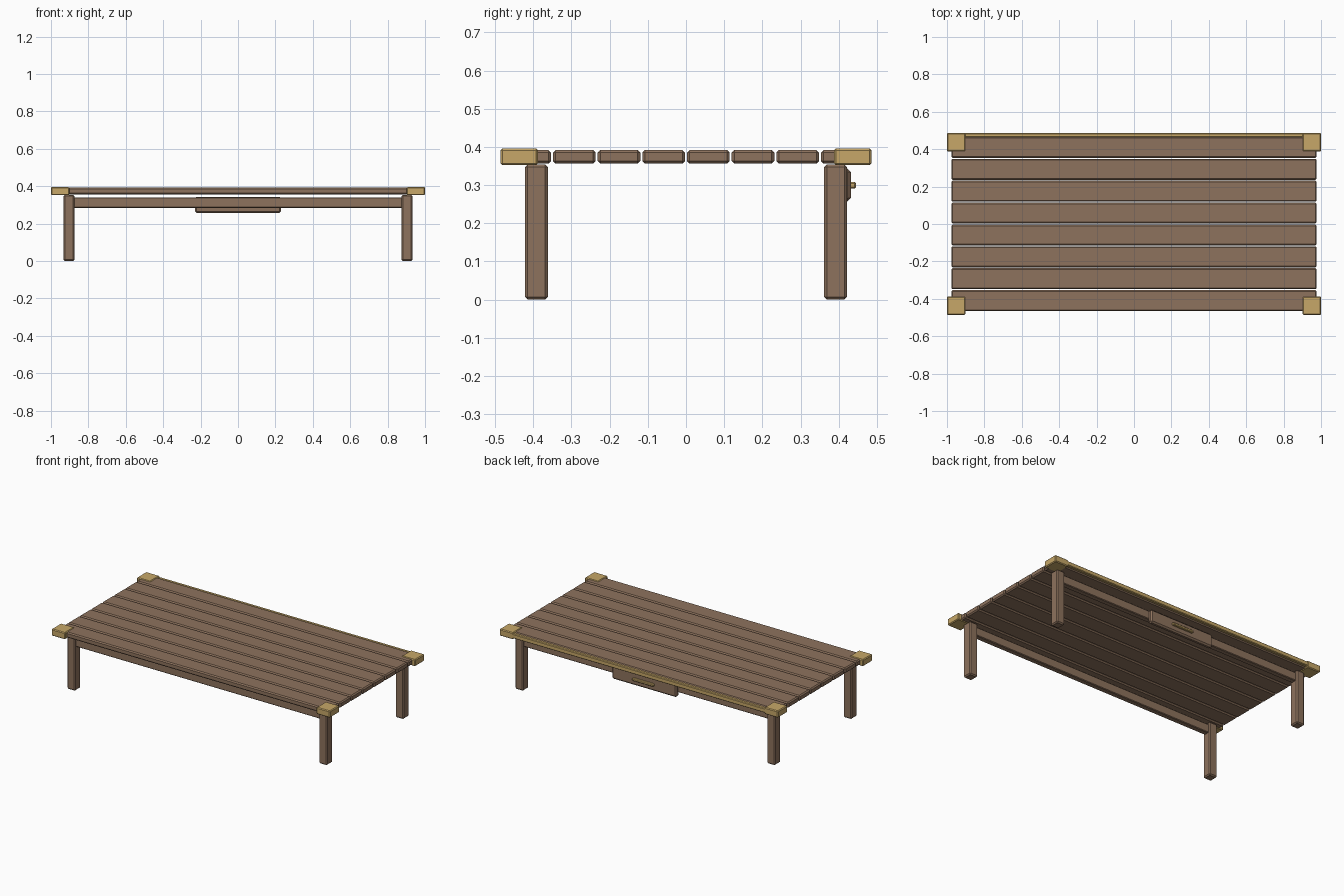
import bpy
import bmesh
from mathutils import Vector

if "Cube" in bpy.data.objects:
    bpy.data.objects.remove(bpy.data.objects["Cube"], do_unlink=True)


def make_material(name, color):
    mat = bpy.data.materials.new(name)
    mat.use_nodes = True
    mat.diffuse_color = (*color, 1)
    mat.node_tree.nodes["Principled BSDF"].inputs["Base Color"].default_value = (*color, 1)
    return mat


wood = make_material("brown wood", (0.27, 0.17, 0.11))
brass = make_material("pale brass", (0.57, 0.39, 0.14))


def box(name, low, high, mat, chamfer=0.007):
    """Chamfered box between two opposite corners."""
    low, high = Vector(low), Vector(high)
    size, centre = high - low, (low + high) / 2
    bm = bmesh.new()
    bmesh.ops.create_cube(bm, size=1)
    bmesh.ops.scale(bm, vec=size, verts=bm.verts)
    bmesh.ops.bevel(bm, geom=bm.edges[:], offset=chamfer, segments=1,
                    affect='EDGES', clamp_overlap=True)
    mesh = bpy.data.meshes.new(name)
    bm.to_mesh(mesh)
    bm.free()
    mesh.materials.append(mat)
    obj = bpy.data.objects.new(name, mesh)
    obj.location = centre
    bpy.context.collection.objects.link(obj)
    return obj


# Top planks, running lengthways with narrow gaps
pitch, half_width = 0.117, 0.056
for i in range(8):
    y = (i - 3.5) * pitch
    box(f"plank_{i + 1}", (-0.977, y - half_width, 0.356),
        (0.977, y + half_width, 0.392), wood)

# Legs and corner caps
for side, sx in (("left", 1), ("right", -1)):
    for end, sy in (("front", -1), ("back", 1)):
        x, y = sx * 0.904, sy * 0.392
        box(f"{end}_{side}_leg", (x - 0.029, y - 0.03, 0),
            (x + 0.029, y + 0.03, 0.354), wood)
        x, y = sx * 0.951, sy * 0.437
        box(f"{end}_{side}_corner_cap", (x - 0.049, y - 0.049, 0.352),
            (x + 0.049, y + 0.049, 0.396), brass, 0.005)

# Rails between the legs
for end, sy in (("front", -1), ("back", 1)):
    y = sy * 0.392
    box(f"{end}_rail", (-0.88, y - 0.018, 0.284), (0.88, y + 0.018, 0.34), wood, 0.004)

# Edge trim, drawer front and handle at the back
box("back_trim", (-0.91, 0.464, 0.36), (0.91, 0.486, 0.389), brass, 0.004)
box("drawer_front", (-0.231, 0.4, 0.257), (0.231, 0.432, 0.343), wood, 0.009)
box("drawer_handle", (-0.077, 0.428, 0.291), (0.077, 0.446, 0.308), brass, 0.004)
